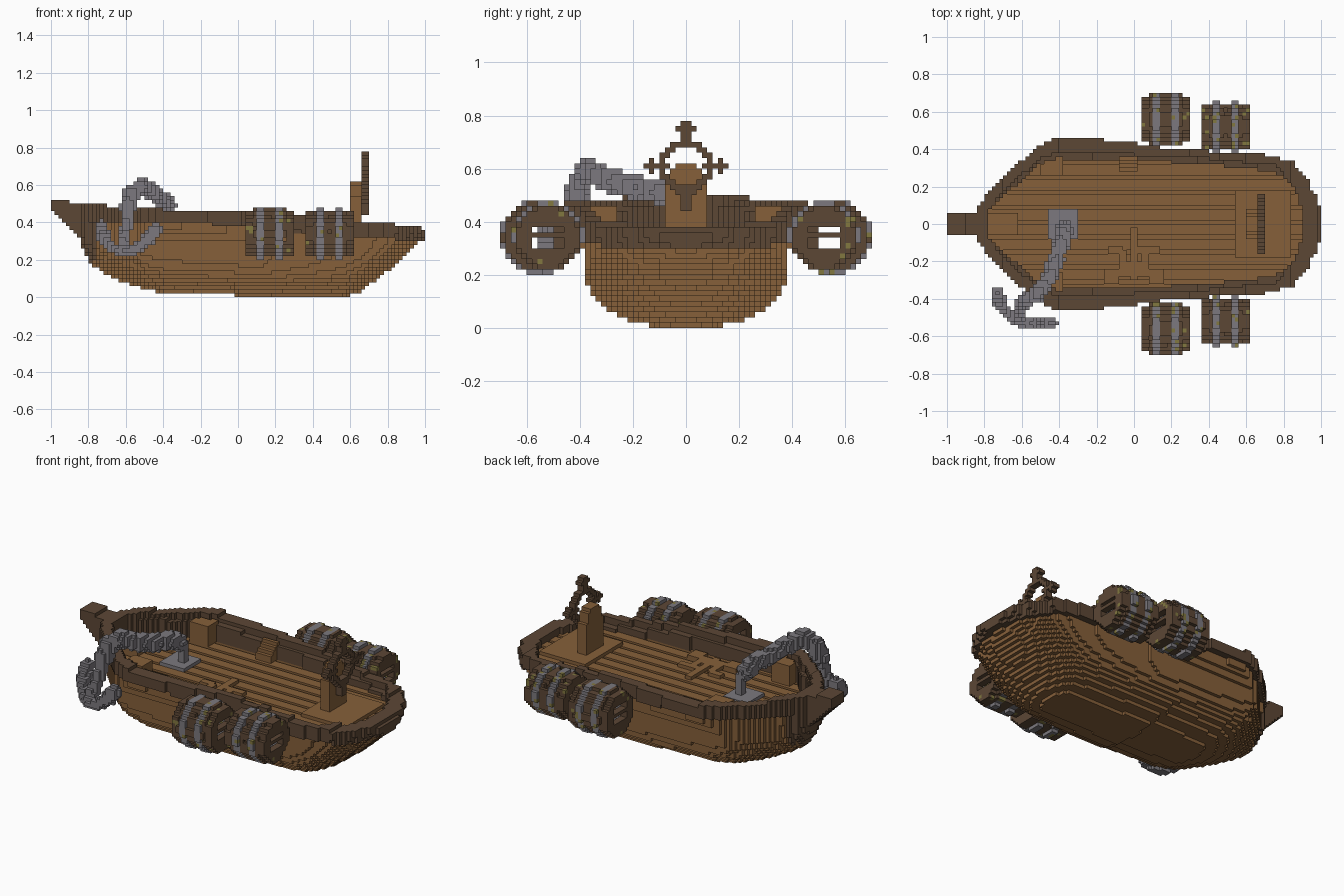
import bpy, random
from math import floor, hypot
from mathutils import Vector

if "Cube" in bpy.data.objects:
    bpy.data.objects.remove(bpy.data.objects["Cube"])

random.seed(4)
S = 0.02  # voxel size


def lin(c):
    c /= 255
    return c / 12.92 if c < 0.04045 else ((c + 0.055) / 1.055) ** 2.4


def material(name, r, g, b):
    m = bpy.data.materials.new(name)
    m.diffuse_color = (lin(r), lin(g), lin(b), 1)
    m.use_nodes = True
    m.node_tree.nodes["Principled BSDF"].inputs["Base Color"].default_value = m.diffuse_color
    return m


MATS = [material("plank_brown", 134, 96, 58), material("dark_wood", 92, 71, 53),
        material("iron_grey", 124, 121, 126), material("old_brass", 130, 120, 64)]
BROWN, DARK, GREY, BRASS = range(4)


def interp(table, x):
    if x <= table[0][0]:
        return table[0][1]
    for (x0, y0), (x1, y1) in zip(table, table[1:]):
        if x <= x1:
            return y0 + (y1 - y0) * (x - x0) / (x1 - x0)
    return table[-1][1]


# the four corners of each cube side, by outward direction
SIDES = {(1, 0, 0): ((1, 0, 0), (1, 1, 0), (1, 1, 1), (1, 0, 1)),
         (-1, 0, 0): ((0, 0, 0), (0, 0, 1), (0, 1, 1), (0, 1, 0)),
         (0, 1, 0): ((0, 1, 0), (0, 1, 1), (1, 1, 1), (1, 1, 0)),
         (0, -1, 0): ((0, 0, 0), (1, 0, 0), (1, 0, 1), (0, 0, 1)),
         (0, 0, 1): ((0, 0, 1), (1, 0, 1), (1, 1, 1), (0, 1, 1)),
         (0, 0, -1): ((0, 0, 0), (0, 1, 0), (1, 1, 0), (1, 0, 0))}


def emit(name, cells):
    """Turn a dict of cell -> colour into a mesh of its outer cube sides."""
    index, faces, cols = {}, [], []
    for (i, j, k), col in cells.items():
        for (a, b, c), corners in SIDES.items():
            if (i + a, j + b, k + c) in cells:
                continue
            faces.append([index.setdefault((i + p, j + q, k + r), len(index))
                          for p, q, r in corners])
            cols.append(col)
    me = bpy.data.meshes.new(name)
    me.from_pydata([(i * S, j * S, k * S) for i, j, k in index], [], faces)
    for m in MATS:
        me.materials.append(m)
    me.polygons.foreach_set("material_index", cols)
    ob = bpy.data.objects.new(name, me)
    bpy.context.collection.objects.link(ob)
    return ob


def fill(lo, hi, rule):
    """Cells in a box for which rule(x, y, z) gives a colour."""
    out = {}
    r = [range(floor(a / S + 0.001), floor(b / S + 0.999)) for a, b in zip(lo, hi)]
    for i in r[0]:
        for j in r[1]:
            for k in r[2]:
                c = rule((i + .5) * S, (j + .5) * S, (k + .5) * S)
                if c is not None:
                    out[i, j, k] = c
    return out


def box(lo, hi, col):
    return fill(lo, hi, lambda x, y, z: col)


def tube(points, radius, col):
    """Cells near a path; radius may be a function of the path fraction."""
    out, pts = {}, [Vector(p) for p in points]
    n = len(pts) - 1
    for s in range(n):
        for t in range(17):
            p = pts[s].lerp(pts[s + 1], t / 16)
            r = radius((s + t / 16) / n)
            out.update(fill([v - r for v in p], [v + r for v in p],
                            lambda x, y, z: col if (Vector((x, y, z)) - p).length < r else None))
    return out


# hull, rail and deck: plan outlines and side profiles
OUTER = [(-1, .07), (-.93, .06), (-.85, .06), (-.8, .14), (-.75, .2), (-.6, .34), (-.5, .42),
         (-.42, .46), (-.3, .46), (-.1, .445), (.05, .425), (.2, .40), (.5, .385), (.7, .37),
         (.85, .33), (.93, .23), (.97, .15), (1, .08)]
INNER = [(-.79, 0), (-.78, .06), (-.72, .13), (-.5, .32), (-.42, .35), (0, .34), (.4, .32),
         (.75, .28), (.86, .2), (.9, .08), (.91, 0)]
KEEL = [(-1, .48), (-.95, .41), (-.88, .36), (-.85, .32), (-.82, .23), (-.78, .17), (-.7, .12),
        (-.6, .075), (-.5, .045), (-.4, .022), (-.02, .018), (.0, 0), (.57, 0), (.65, .03),
        (.75, .1), (.85, .18), (.92, .25), (.96, .3), (1, .3)]
TOP = [(-1, .52), (-.9, .52), (-.89, .5), (-.7, .49), (-.4, .47), (.3, .45), (.6, .41),
       (.9, .385), (1, .365)]
BAND = [(-1, .4), (-.4, .4), (.1, .38), (.5, .33), (1, .3)]
DECK = .34
hull = {}
for i in range(-50, 50):
    x = (i + .5) * S
    out, inn, keel, top, band = (interp(t, x) for t in (OUTER, INNER, KEEL, TOP, BAND))
    bulge = 4.4 - 2.4 * min(1, abs(x - .05) / .8) ** 2  # fuller amidships

    def section(_, y, z):
        if z < keel or z > top:
            return None
        w = out if z > band or x < -.8 else min(out - .03, .38 + max(0, z - .28) * .6)
        if z < .34:
            w *= max(0, 1 - ((.34 - z) / (.34 - keel + 1e-6)) ** bulge) ** .5
        if abs(y) > max(w, .03):
            return None
        if abs(y) < inn:
            if z > DECK or (z > DECK - S and floor(y / S) % 4 == 0):
                return None  # open deck with plank grooves
            return BROWN
        if abs(y) < inn + .03 and z > top - .035 and -.75 < x < .8:
            return None  # lower ledge inside the rail
        return DARK if z > band or x < -.76 or z > DECK and abs(y) < inn + .03 else BROWN
    hull.update(fill((i * S, -.48, 0), ((i + 1) * S, .48, .52), section))
emit("hull_rail_and_deck", hull)

# deck fittings
emit("stern_platform", box((.54, -.18, .32), (.84, .18, .36), BROWN))
emit("bow_step", box((-.78, -.06, .32), (-.62, .06, .38), BROWN))
for side, label in ((-1, "right"), (1, "left")):
    emit("bow_post_" + label, fill((-.5, -.36, .34), (-.38, .36, .46),
         lambda x, y, z: BROWN if .26 < side * y < .36 + (x + .38) * .3 else None))
emit("side_step", fill((-.08, .28, .34), (.02, .36, .44),
     lambda x, y, z: BROWN if z < .38 + (y - .28) else None))
patch = {}
for cx, cy, lx, ly in ((0, -.26, .3, .02), (0, -.16, .02, .28), (-.1, -.14, .08, .02),
                       (.08, -.14, .1, .02), (-.06, -.2, .02, .12), (.06, -.2, .02, .12),
                       (-.12, -.3, .06, .04), (.12, -.3, .06, .04), (0, -.22, .1, .04)):
    patch.update(box((cx - lx / 2, cy - ly / 2, DECK), (cx + lx / 2, cy + ly / 2, DECK + S), BROWN))
emit("broken_planks", patch)

# steering wheel on its pedestal
emit("wheel_pedestal", fill((.6, -.08, .34), (.66, .08, .62),
     lambda x, y, z: BROWN if abs(y) < (.08 if z < .54 else .06 if z < .6 else .04) else None))


def wheel_rule(x, y, z):
    dz = z - .61
    r = hypot(y, dz)
    ring = .078 < r < .104
    handles = r > .065 and (abs(y) < .02 and dz < .17 or abs(dz) < .02)
    knobs = abs(y) < .035 and .74 < z < .77 or abs(dz) < .03 and .12 < abs(y) < .14
    hub = .47 < z < .55 and abs(y) < .02 + max(0, z - .49)
    return DARK if ring or handles or knobs or hub else None


emit("steering_wheel", fill((.66, -.16, .44), (.70, .16, .78), wheel_rule))


# barrels hung along both sides: hollow, banded, with slots in the ends
def barrel(name, x0, x1, cy, size=1, cz=.342):
    mid = (x0 + x1) / 2

    def rule(x, y, z):
        dy, dz = abs(y - cy) / size, abs(z - cz) / size
        r = max(hypot(dy, dz), (dy + dz) * .74)
        band = abs(abs(x - mid) - .055) < .021
        end = abs(x - mid) > (x1 - x0) / 2 - .045
        lim = .14 if band else .124 if end else .132
        if r > lim:
            return None
        if end:
            slot = dy < .055 and .012 < dz < .05
            return None if slot else BRASS if r > .1 and random.random() < .08 else DARK
        if r < lim - .035:
            return None
        if band:
            return BRASS if random.random() < .14 else GREY
        return None if random.random() < .05 else DARK
    emit(name, fill((x0, cy - .16, .2), (x1, cy + .16, .5), rule))


for side, label in ((-1, "right"), (1, "left")):
    barrel("fore_barrel_" + label, .04, .30, side * .56)
    barrel("aft_barrel_" + label, .36, .62, side * .52, .95)

# anchor with its chain and deck mount
emit("chain_mount", {**box((-.46, -.08, .34), (-.3, .08, .36), GREY),
                     **box((-.38, -.02, .36), (-.34, .02, .48), GREY)})
emit("anchor_chain", tube([(-.37, -.01, .47), (-.38, -.08, .51), (-.42, -.2, .53), (-.46, -.3, .56),
                           (-.51, -.37, .6), (-.57, -.4, .55), (-.59, -.42, .48)],
                          lambda f: .046 if int(f * 16) % 2 else .032, GREY))
anchor = tube([(-.59, -.42, .48), (-.6, -.46, .36), (-.62, -.51, .25)], lambda f: .032, GREY)
anchor.update(tube([(-.73, -.37, .38), (-.72, -.42, .32), (-.68, -.48, .27), (-.62, -.52, .245),
                    (-.54, -.53, .26), (-.48, -.53, .31), (-.44, -.53, .36)],
                   lambda f: .036 if abs(f - .5) > .3 else .03, GREY))
emit("anchor", anchor)
